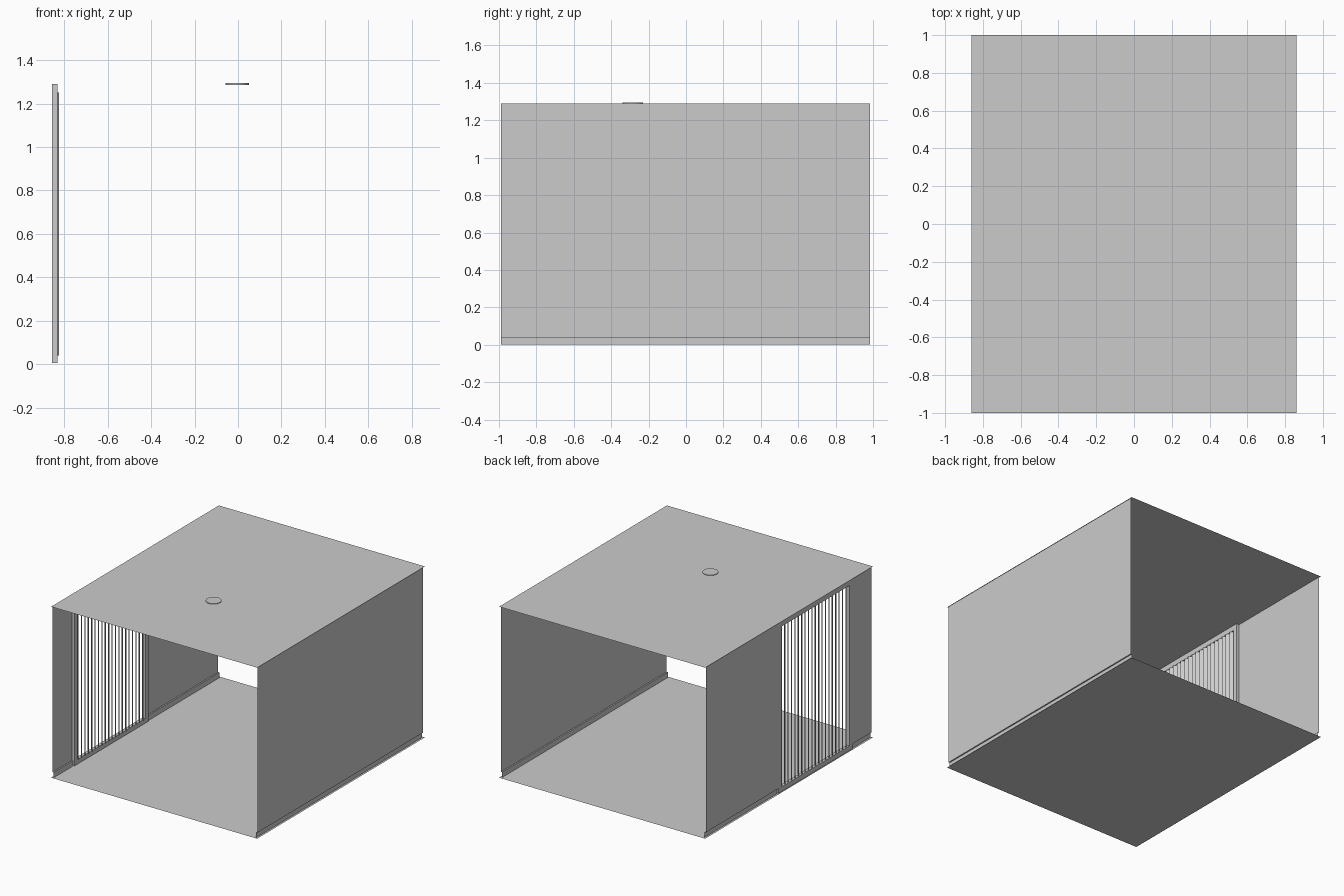
import bpy, math

if "Cube" in bpy.data.objects:
    bpy.data.objects.remove(bpy.data.objects["Cube"])

H = 1.29             # ceiling height
Y0, Y1 = -0.99, 0.985  # wall ends
D0, D1 = -0.76, 0.12   # slatted door span in the left wall


def mesh(name, verts, faces):
    me = bpy.data.meshes.new(name)
    me.from_pydata(verts, [], faces)
    ob = bpy.data.objects.new(name, me)
    bpy.context.collection.objects.link(ob)
    return ob


def box(name, x0, x1, y0, y1, z0, z1, rot=0):
    bpy.ops.mesh.primitive_cube_add(
        size=1, location=((x0 + x1) / 2, (y0 + y1) / 2, (z0 + z1) / 2), rotation=(0, 0, rot))
    ob = bpy.context.object
    ob.name = name
    ob.scale = (x1 - x0, y1 - y0, z1 - z0)
    return ob


def strip(name, profile, y0, y1):
    """Open xz profile swept along y."""
    n = len(profile)
    verts = [(x, y, z) for y in (y0, y1) for x, z in profile]
    return mesh(name, verts, [(i, i + 1, n + i + 1, n + i) for i in range(n - 1)])


# Floor and ceiling sheets
for name, z in (("floor", 0), ("ceiling", H)):
    mesh(name, [(-0.86, -1, z), (0.86, -1, z), (0.86, 1, z), (-0.86, 1, z)], [(0, 1, 2, 3)])

# Walls, each with a stepped skirting; the left one leaves a gap for the door
for name, s, a, b in (("right", 1, Y0, Y1), ("left_front", -1, Y0, D0), ("left_back", -1, D1, Y1)):
    strip(name + "_wall", [(s * 0.855, 0.04), (s * 0.855, H)], a, b)
    strip(name + "_skirting", [(s * 0.855, 0.04), (s * 0.845, 0.04), (s * 0.845, 0)], a, b)

# Door frame
XA, XB, W = -0.857, -0.832, 0.035
box("frame_front", XA, XB, D0, D0 + W, 0.005, H)
box("frame_back", XA, XB, D1 - W, D1, 0.005, H)
box("frame_bottom", XA, XB, D0 + W, D1 - W, 0.005, 0.04)
box("frame_top", XA, XB, D0 + W, D1 - W, 1.25, H)

# Upright slats, turned like louvres
N = 20
step = (D1 - D0 - 2 * W) / N
for i in range(N):
    y = D0 + W + (i + 0.5) * step
    box(f"slat_{i + 1}", -0.844, -0.838, y - 0.022, y + 0.022, 0.04, 1.25, math.radians(38))

# Ceiling lamp disc
bpy.ops.mesh.primitive_cylinder_add(vertices=32, radius=0.054, depth=0.009, location=(-0.004, -0.285, H))
bpy.context.object.name = "ceiling_lamp"
bpy.ops.object.shade_smooth_by_angle(angle=math.radians(40))
